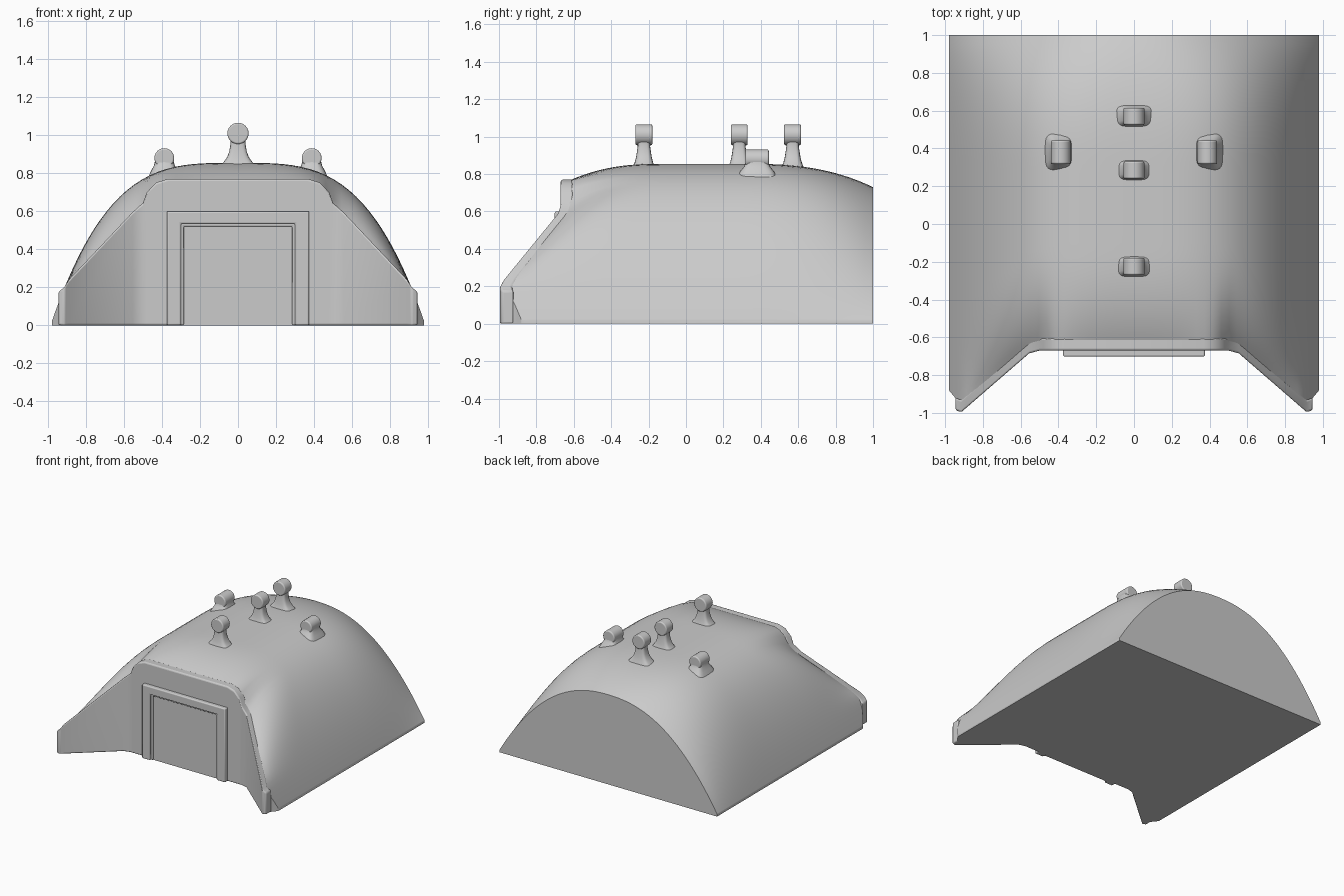
import bpy, bmesh, math

if "Cube" in bpy.data.objects:
    bpy.data.objects.remove(bpy.data.objects["Cube"])

# Half outline of the front wall: x, front y, top z
WALL = [(0, -.67, .77), (.37, -.67, .77), (.43, -.67, .752), (.48, -.67, .70),
        (.50, -.67, .645), (.555, -.685, .595), (.89, -.975, .24),
        (.915, -.997, .20), (.945, -.985, .175)]


def wall_at(x, k):
    x = abs(x)
    for a, b in zip(WALL, WALL[1:]):
        if x <= b[0]:
            return a[k] + (b[k] - a[k]) * (x - a[0]) / (b[0] - a[0])
    return WALL[-1][k]


def finish(bm, name, angle=35, bevel=0):
    bmesh.ops.recalc_face_normals(bm, faces=bm.faces)
    me = bpy.data.meshes.new(name)
    bm.to_mesh(me)
    bm.free()
    ob = bpy.data.objects.new(name, me)
    bpy.context.collection.objects.link(ob)
    if bevel:
        m = ob.modifiers.new("soft_edges", 'BEVEL')
        m.width, m.segments, m.limit_method = bevel, 3, 'ANGLE'
    bpy.ops.object.select_all(action='DESELECT')
    ob.select_set(True)
    bpy.context.view_layer.objects.active = ob
    bpy.ops.object.shade_smooth_by_angle(angle=math.radians(angle))
    return ob


def loft(rings, name, **kw):
    bm = bmesh.new()
    vs = [[bm.verts.new(p) for p in r] for r in rings]
    n = len(vs[0])
    for a, b in zip(vs, vs[1:]):
        for i in range(n):
            j = (i + 1) % n
            bm.faces.new((a[i], a[j], b[j], b[i]))
    bm.faces.new(vs[0])
    bm.faces.new(vs[-1])
    return finish(bm, name, **kw)


# Earth mound: rounded section that sinks towards the back and the front wall
def mound_z(x, y, yf):
    u = abs(x) / .98
    mid = .02 + .835 * (1 - u ** 3.4)
    back = .02 + .71 * (1 - u ** 2.3)
    front = min(mid, wall_at(x, 2) - .005)
    wb = max(0, (y - .3) / .7) ** 2.7
    wf = max(0, 1 - (y - yf) / .5) ** 2.5
    return mid + (back - mid) * wb + (front - mid) * wf


NX, NY = 64, 40
rings = []
for i in range(NX + 1):
    x = .98 * math.sin(math.pi / 2 * (2 * i / NX - 1))
    yf = wall_at(x, 1) + .045
    if abs(x) > .93:
        yf += (abs(x) - .93) * 1.2
    ring = []
    for j in range(NY + 1):
        y = yf + (1 - yf) * j / NY
        ring.append((x, y, mound_z(x, y, yf)))
    rings.append(ring + [(x, 1, 0), (x, yf, 0)])
loft(rings, "earth_mound", angle=40)

# Front retaining wall with splayed wings
half = [(-x, y, z) for x, y, z in reversed(WALL[1:])] + WALL
rings = []
for x, y, z in half:
    yb = y + .065
    rings.append([(x, y, 0), (x, y, z), (x, yb, z), (x, yb, 0)])
loft(rings, "front_wall", angle=30, bevel=.01)


# Door frame: stepped U outline pushed out of the wall
def door_frame(name, xo, zo, xi, zi, y0, y1):
    bm = bmesh.new()
    pts = [(-xo, 0), (-xo, zo), (xo, zo), (xo, 0), (xi, 0), (xi, zi), (-xi, zi), (-xi, 0)]
    f = bm.faces.new([bm.verts.new((x, y0, z)) for x, z in pts])
    ext = bmesh.ops.extrude_face_region(bm, geom=[f])
    for v in ext['geom']:
        if isinstance(v, bmesh.types.BMVert):
            v.co.y = y1
    return finish(bm, name, bevel=.008)


door_frame("door_frame_outer", .375, .60, .30, .535, -.64, -.702)
door_frame("door_frame_inner", .31, .545, .285, .52, -.64, -.688)

# Door panel
loft([[(x, y, z) for x, z in ((-.30, 0), (.30, 0), (.30, .53), (-.30, .53))]
      for y in (-.64, -.677)], "door_panel")


# Roof vents: flared stem plus a round cap lying along y
def vent(name, cx, cy, stem, cap_z, cap_r, cap_len):
    rings = []
    for hx, hy, z in stem:
        ring = []
        for k in range(24):
            a = 2 * math.pi * k / 24
            c, s = math.cos(a), math.sin(a)
            ring.append((cx + hx * math.copysign(abs(c) ** .5, c),
                         cy + hy * math.copysign(abs(s) ** .5, s), z))
        rings.append(ring)
    loft(rings, name + "_stem", angle=50)
    rings = []
    for y in (-cap_len / 2, cap_len / 2):
        rings.append([(cx + cap_r * math.cos(2 * math.pi * k / 24), cy + y,
                       cap_z + cap_r * math.sin(2 * math.pi * k / 24)) for k in range(24)])
    loft(rings, name + "_cap", bevel=.008)


tall = [(.10, .06, .835), (.075, .05, .86), (.057, .043, .885), (.046, .038, .915),
        (.04, .033, .95), (.04, .033, .975), (.045, .038, 1.0), (.04, .038, 1.02)]
for n, y in enumerate((-.225, .285, .57)):
    vent(f"tall_vent_{n + 1}", 0, y, tall, 1.01, .056, .09)

short = [(.085, .11, .78), (.068, .09, .815), (.055, .07, .84), (.049, .06, .865),
         (.049, .06, .885)]
for side, x in (("left", -.388), ("right", .388)):
    vent(f"short_vent_{side}", x, .38, short, .88, .052, .125)
